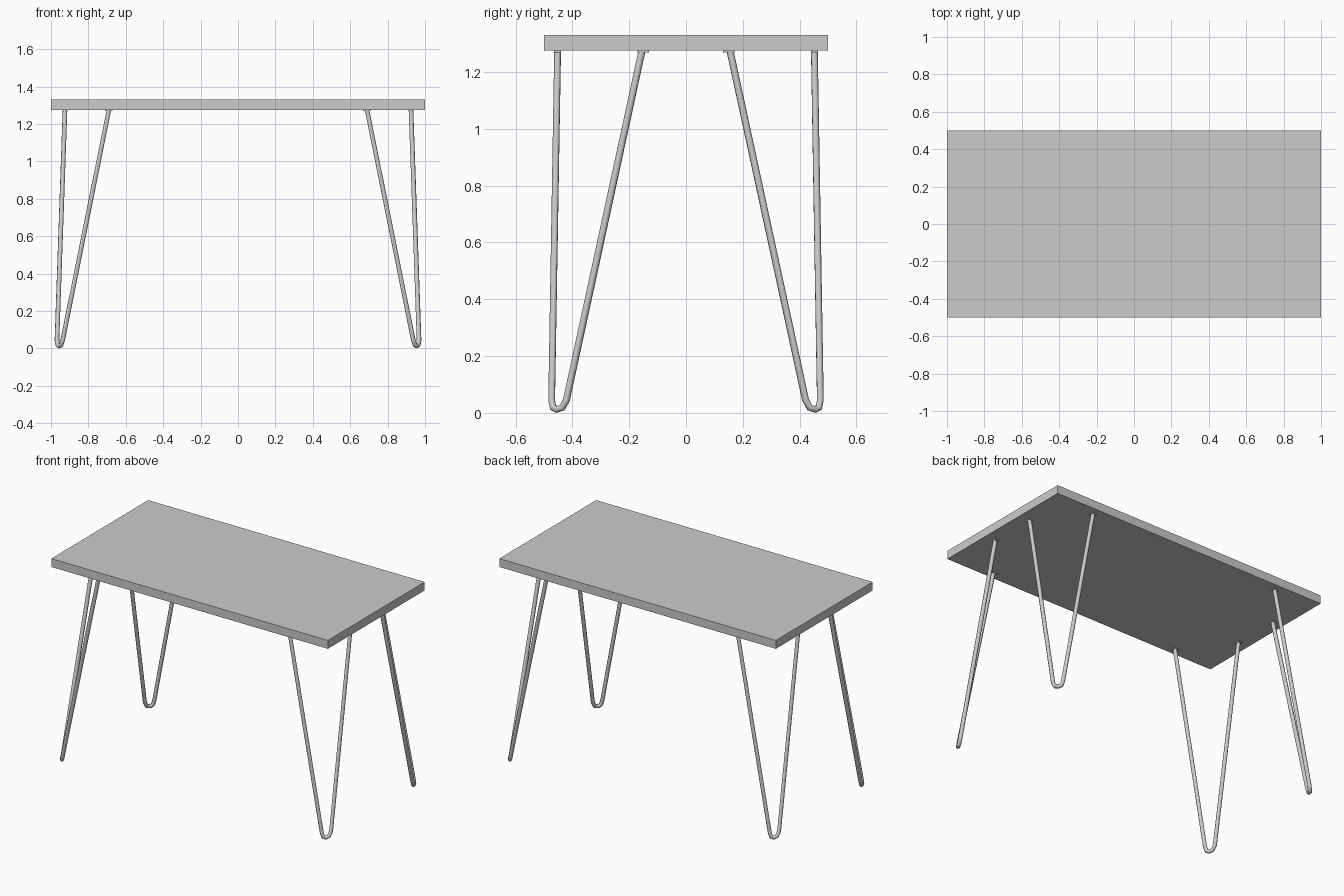
import bpy
from mathutils import Vector

cube = bpy.data.objects.get("Cube")
if cube:
    bpy.data.objects.remove(cube)

grey = bpy.data.materials.new("plain grey")
grey.use_nodes = True
colour = (0.6, 0.6, 0.6, 1)
grey.diffuse_color = colour
grey.node_tree.nodes["Principled BSDF"].inputs["Base Color"].default_value = colour

UNDERSIDE, TOP, ROD = 1.275, 1.33, 0.0125


def box(name, low, high):
    low, high = Vector(low), Vector(high)
    bpy.ops.mesh.primitive_cube_add(size=1, location=(low + high) / 2)
    obj = bpy.context.object
    obj.name = name
    obj.scale = high - low
    bpy.ops.object.transform_apply(location=False, rotation=False, scale=True)
    obj.data.materials.append(grey)
    return obj


def rod(name, points):
    curve = bpy.data.curves.new(name, "CURVE")
    curve.dimensions = "3D"
    curve.bevel_depth = ROD
    curve.bevel_resolution = 2
    curve.use_fill_caps = True
    spline = curve.splines.new("POLY")
    spline.points.add(len(points) - 1)
    for p, co in zip(spline.points, points):
        p.co = (*co, 1)
    obj = bpy.data.objects.new(name, curve)
    bpy.context.collection.objects.link(obj)
    bpy.ops.object.select_all(action="DESELECT")
    obj.select_set(True)
    bpy.context.view_layer.objects.active = obj
    bpy.ops.object.convert(target="MESH")
    obj = bpy.context.object
    obj.name = name
    obj.data.materials.clear()
    obj.data.materials.append(grey)
    bpy.ops.object.shade_smooth_by_angle(angle=0.9)


# Table top slab
box("table_top", (-1, -0.5, UNDERSIDE), (1, 0.5, TOP))

# Hairpin path in one corner: down one rod, round the foot, up the other
hairpin = [(0.925, 0.155, UNDERSIDE), (0.968, 0.421, 0.045), (0.964, 0.436, 0.018),
           (0.956, 0.455, ROD), (0.945, 0.468, 0.018), (0.937, 0.473, 0.045),
           (0.69, 0.452, UNDERSIDE)]

# Four mirrored legs, each with two mounting tabs under the top
for sx, side in ((1, "left"), (-1, "right")):
    for sy, end in ((-1, "front"), (1, "back")):
        label = f"{end}_{side}"
        rod(f"{label}_leg", [(x * sx, y * sy, z) for x, y, z in hairpin])
        for tab, (x0, x1, y0, y1) in (("side_tab", (0.912, 0.938, 0.13, 0.17)),
                                      ("end_tab", (0.67, 0.71, 0.44, 0.465))):
            xs, ys = sorted((x0 * sx, x1 * sx)), sorted((y0 * sy, y1 * sy))
            box(f"{label}_{tab}", (xs[0], ys[0], UNDERSIDE - 0.006),
                (xs[1], ys[1], UNDERSIDE))
